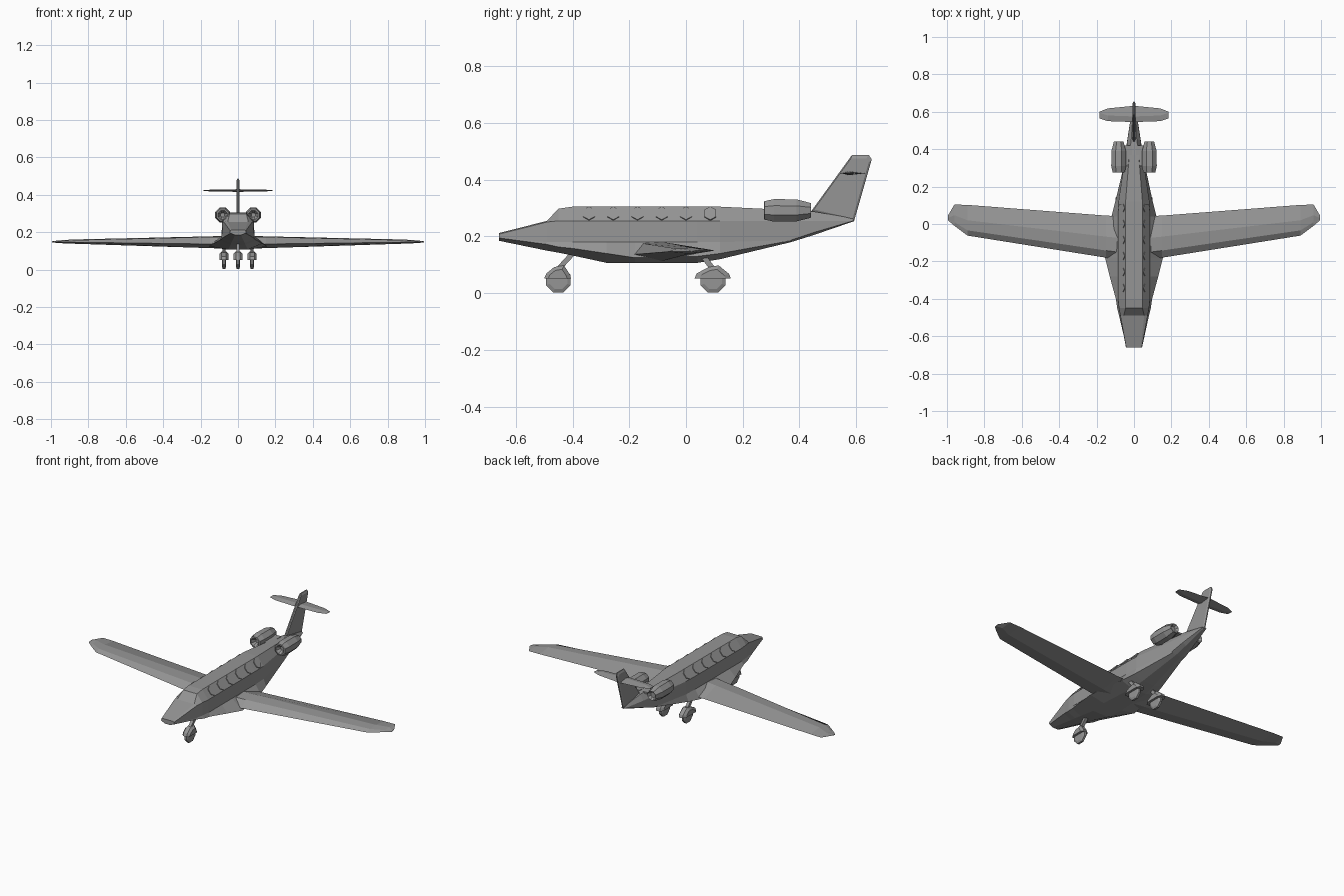
import bpy, bmesh, math
from mathutils import Vector

if "Cube" in bpy.data.objects:
    bpy.data.objects.remove(bpy.data.objects["Cube"], do_unlink=True)

grey = bpy.data.materials.new("plain_grey")
grey.use_nodes = True
COLOUR = (0.3, 0.3, 0.3, 1)
grey.diffuse_color = COLOUR
grey.node_tree.nodes["Principled BSDF"].inputs["Base Color"].default_value = COLOUR


def loft(name, rings, mirror=False):
    """Skin a row of equal-length point rings, cap the ends, make an object."""
    bm = bmesh.new()
    rows = [[bm.verts.new(p) for p in ring] for ring in rings]
    for a, b in zip(rows, rows[1:]):
        for i in range(len(a)):
            j = (i + 1) % len(a)
            bm.faces.new((a[i], a[j], b[j], b[i]))
    bm.faces.new(rows[0])
    bm.faces.new(rows[-1])
    bmesh.ops.recalc_face_normals(bm, faces=bm.faces)
    mesh = bpy.data.meshes.new(name)
    bm.to_mesh(mesh)
    bm.free()
    mesh.materials.append(grey)
    obj = bpy.data.objects.new(name, mesh)
    bpy.context.scene.collection.objects.link(obj)
    if mirror:
        obj.modifiers.new("mirror", 'MIRROR').use_axis[0] = True
    return obj


def circle(centre, radius, axis, sides=8):
    """Ring of points around the x or y axis."""
    ring = []
    for i in range(sides):
        a = math.tau * (i + 0.5) / sides
        c, s = radius * math.cos(a), radius * math.sin(a)
        ring.append(Vector(centre) + (Vector((0, c, s)) if axis == 'x' else Vector((c, 0, s))))
    return ring


# Fuselage: y, roof half width, roof z, side half width, chine half width, chine z, belly z
stations = [
    (-.66, .035, .212, .043, .040, .195, .185),
    (-.49, .055, .255, .075, .080, .172, .150),
    (-.45, .045, .298, .083, .090, .163, .143),
    (-.40, .045, .305, .088, .097, .158, .133),
    (-.28, .045, .305, .088, .130, .140, .107),
    (-.18, .045, .305, .088, .155, .125, .107),
    (.04, .045, .305, .088, .120, .130, .107),
    (.12, .045, .305, .085, .100, .140, .120),
    (.37, .025, .293, .047, .040, .185, .180),
    (.45, .015, .288, .036, .030, .212, .205),
    (.59, .005, .264, .014, .012, .256, .253),
]
rings = []
for y, rx, rz, sx, cx, cz, bz in stations:
    half = [(rx, rz), (sx * .97, min(.255, rz - .004)), (sx, max(.18, cz + .002)),
            (cx, cz), (cx * .4, bz)]
    rings.append([(x, y, z) for x, z in half] + [(-x, y, z) for x, z in reversed(half)])
loft("fuselage", rings)

# Cabin windows: thin hexagonal plates lying on the sloped cabin side
slope = Vector((-.040, 0, .05)).normalized()
out = Vector((slope.z, 0, -slope.x))
for n in range(6):
    centre = Vector((.0652, -.342 + n * .0855, .280))
    plate = []
    for depth in (-.002, .004):
        plate.append([centre + out * depth + Vector((0, 1, 0)) * .024 * math.sin(k * math.tau / 6)
                      + slope * .03 * math.cos(k * math.tau / 6) for k in range(6)])
    loft(f"cabin_window_{n + 1}", plate, mirror=True)

# Wings: x, leading y, trailing y, top z, bottom z
wing = []
for x, le, te, top, low in [(.05, -.195, .04, .181, .112), (.15, -.18, .045, .178, .115),
                            (.89, -.062, .102, .161, .139), (.96, -.01, .104, .156, .142),
                            (.995, .02, .045, .150, .146)]:
    chord, mid = te - le, low + (top - low) * .35
    wing.append([(x, le, mid), (x, le + chord * .17, top - .004), (x, le + chord * .5, top),
                 (x, te, mid + .004), (x, le + chord * .45, low)])
loft("wing", wing, mirror=True)

# Tail fin
outline = [(.44, .287), (.585, .487), (.645, .487), (.655, .472), (.592, .252)]
fin = [[(x, .55 + (y - .55) * k, .37 + (z - .37) * k) for y, z in outline]
       for x, k in ((-.008, .9), (-.003, 1), (.003, 1), (.008, .9))]
loft("tail_fin", fin)

# Tailplane
plane = []
for x, le, te, t in [(0, .545, .632, .007), (.14, .55, .618, .005), (.185, .565, .60, .002)]:
    plane.append([(x, le, .423), (x, le + .03, .423 + t), (x, te, .423), (x, le + .03, .423 - t)])
loft("tailplane", [[(-p[0], p[1], p[2]) for p in r] for r in plane[:0:-1]] + plane)

# Engines: one closed profile from recessed intake to recessed exhaust
profile = [(.30, .012), (.275, .027), (.276, .035), (.31, .043), (.39, .042), (.44, .028), (.425, .016)]
loft("engine", [circle((.082, y, .292), r, 'y') for y, r in profile], mirror=True)
loft("engine_pylon", [[(x, .31, .283), (x, .42, .283), (x, .42, .293), (x, .31, .293)]
                      for x in (.01, .07)], mirror=True)


def landing_gear(name, x, y, strut_top, cover_front, cover_back, mirror=False):
    """Wheel, faceted mudguard and slanted strut."""
    loft(name + "_wheel", [circle((x + dx, y, .046), r, 'x')
                           for dx, r in ((-.011, .034), (-.006, .047), (.006, .047), (.011, .034))], mirror)
    shell = [(cover_front, .052), (cover_front + .008, .07), (y - .015, .092), (y + .02, .098),
             (cover_back - .006, .068), (cover_back, .052)]
    mid = (cover_front + cover_back) / 2
    loft(name + "_cover", [[(x + dx, mid + (py - mid) * k, .052 + (pz - .052) * k) for py, pz in shell]
                           for dx, k in ((-.024, .7), (-.012, 1), (.012, 1), (.024, .7))], mirror)
    ty, tz = strut_top
    loft(name + "_strut", [[(x + dx * .009, py + dy * .012, pz) for dx, dy in
                            ((-1, -1), (1, -1), (1, 1), (-1, 1))]
                           for py, pz in ((y, .085), (ty, tz))], mirror)


landing_gear("nose_gear", 0, -.45, (-.395, .145), -.50, -.405)
landing_gear("main_gear", .075, .095, (.05, .145), .03, .158, mirror=True)
